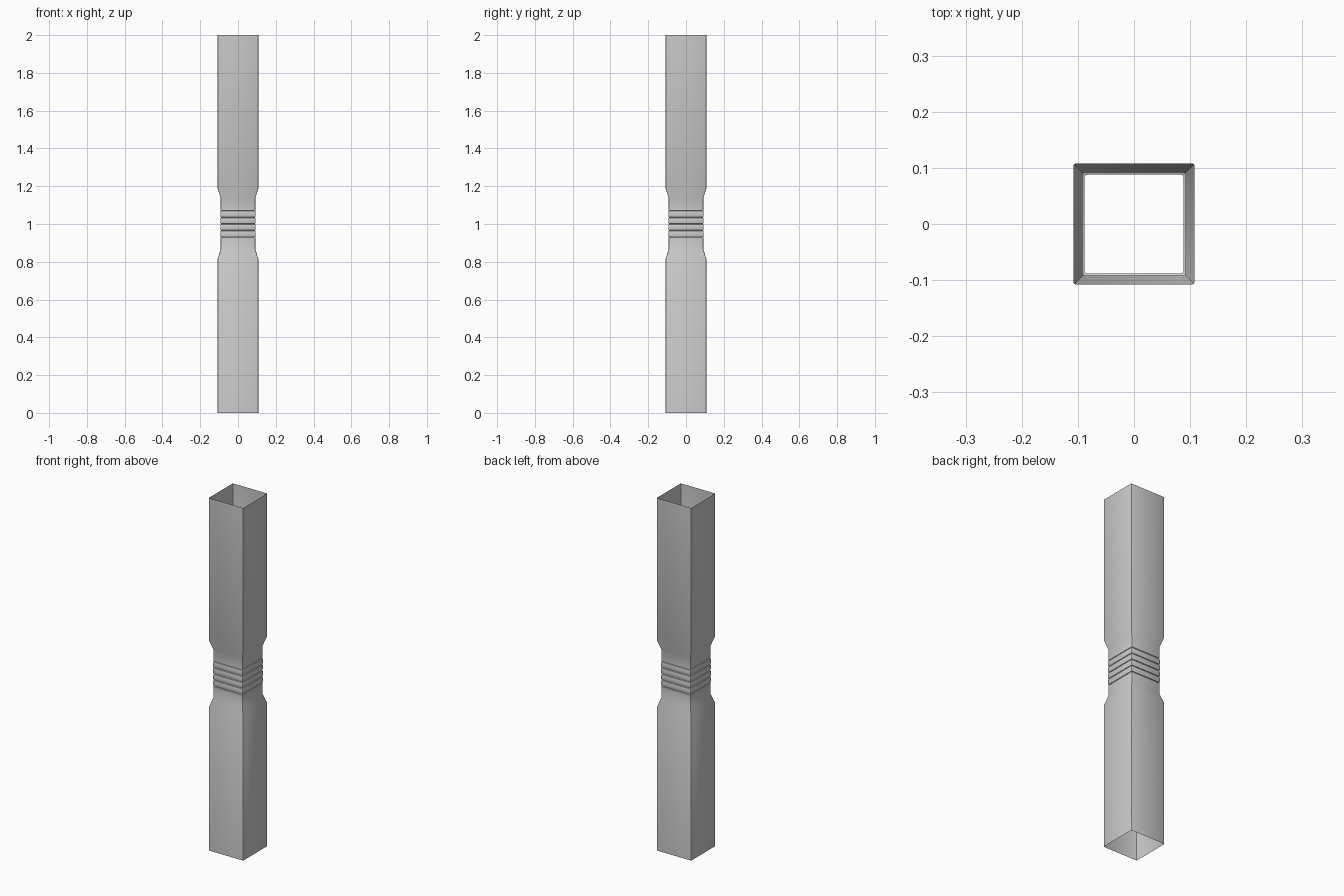
import bpy, bmesh, math

if "Cube" in bpy.data.objects:
    bpy.data.objects.remove(bpy.data.objects["Cube"])

OUTER, NECK, GROOVE, RIB = 0.108, 0.0915, 0.088, 0.0935
RADIUS = 0.004      # corner rounding
PITCH = 0.035       # bellows spacing


def ring(bm, half, z, segs=2):
    """Square loop with small rounded corners."""
    verts = []
    c = half - RADIUS
    for k, (sx, sy) in enumerate([(1, 1), (-1, 1), (-1, -1), (1, -1)]):
        for i in range(segs + 1):
            a = math.pi / 2 * (k + i / segs)
            verts.append(bm.verts.new((sx * c + RADIUS * math.cos(a),
                                       sy * c + RADIUS * math.sin(a), z)))
    return verts


# Vertical profile: lower tube, taper, neck
profile = [(OUTER, 0), (OUTER, 0.815), (NECK, 0.867), (NECK, 0.928), (GROOVE, 0.93)]

# Four rounded bellows ribs between five grooves
for n in range(4):
    z0 = 0.93 + n * PITCH
    for i in range(1, 7):
        t = i / 6
        bulge = math.sin(math.pi * t) ** 0.5 if i < 6 else 0
        profile.append((GROOVE + (RIB - GROOVE) * bulge,
                        z0 + PITCH * (0.5 - 0.5 * math.cos(math.pi * t))))

# Upper neck, taper and tube
profile += [(NECK, 1.072), (NECK, 1.137), (OUTER, 1.189), (OUTER, 2.0)]

# Loft the open-ended square tube
bm = bmesh.new()
rings = [ring(bm, h, z) for h, z in profile]
for a, b in zip(rings, rings[1:]):
    for i in range(len(a)):
        j = (i + 1) % len(a)
        bm.faces.new((a[i], a[j], b[j], b[i]))
mesh = bpy.data.meshes.new("bellows_tube")
bm.to_mesh(mesh)
bm.free()
tube = bpy.data.objects.new("bellows_tube", mesh)
bpy.context.collection.objects.link(tube)

# Smooth ribs, crisp edges
bpy.context.view_layer.objects.active = tube
tube.select_set(True)
bpy.ops.object.shade_smooth_by_angle(angle=math.radians(35))
